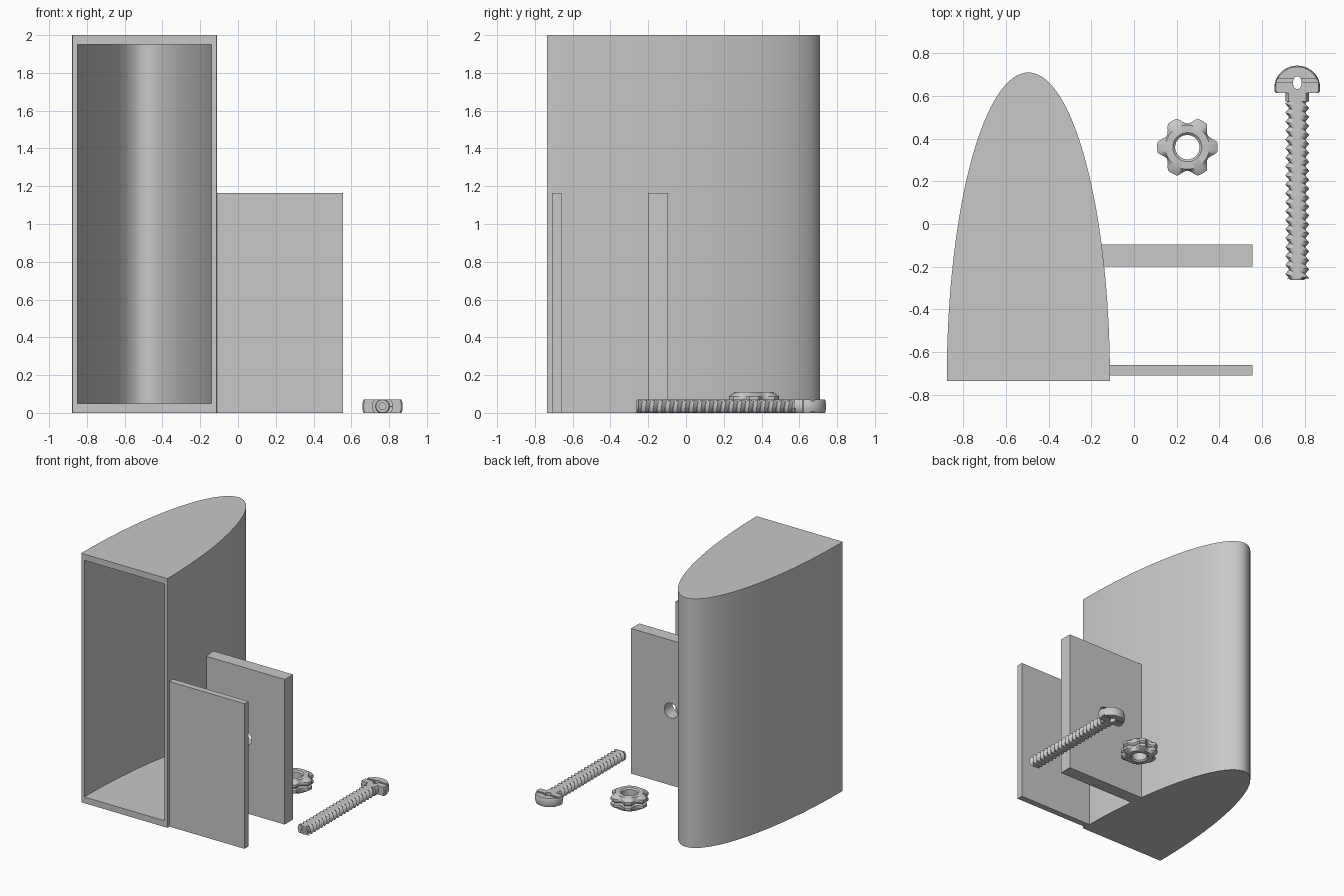
import bpy, bmesh
from math import sin, cos, pi, sqrt, radians

if "Cube" in bpy.data.objects:
    bpy.data.objects.remove(bpy.data.objects["Cube"])

GREY = (0.58, 0.58, 0.58, 1)
grey = bpy.data.materials.new("plain grey")
grey.use_nodes = True
grey.diffuse_color = GREY
grey.node_tree.nodes["Principled BSDF"].inputs["Base Color"].default_value = GREY


def make(name, verts, faces, angle=30):
    """Mesh object with outward normals and smooth shading below an angle."""
    mesh = bpy.data.meshes.new(name)
    mesh.from_pydata(verts, [], faces)
    bm = bmesh.new()
    bm.from_mesh(mesh)
    bmesh.ops.recalc_face_normals(bm, faces=bm.faces)
    bm.to_mesh(mesh)
    bm.free()
    mesh.materials.append(grey)
    obj = bpy.data.objects.new(name, mesh)
    bpy.context.collection.objects.link(obj)
    smooth(obj, angle)
    return obj


def select(obj):
    bpy.ops.object.select_all(action='DESELECT')
    obj.select_set(True)
    bpy.context.view_layer.objects.active = obj


def smooth(obj, angle=30):
    select(obj)
    bpy.ops.object.shade_smooth_by_angle(angle=radians(angle))


def loft(name, rings, loop=False):
    """Skin closed rings; cap the ends, or join the last ring to the first."""
    n, m = len(rings[0]), len(rings)
    faces = []
    for i in range(m if loop else m - 1):
        a, b = i * n, (i + 1) % m * n
        for j in range(n):
            k = (j + 1) % n
            faces.append((a + j, a + k, b + k, b + j))
    if not loop:
        faces += [tuple(range(n)), tuple(range((m - 1) * n, m * n))]
    return make(name, [v for r in rings for v in r], faces)


def box(name, x, y, z):
    return loft(name, [[(x[0], y[0], h), (x[1], y[0], h), (x[1], y[1], h), (x[0], y[1], h)]
                       for h in z])


def cut(obj, cutter, operation='DIFFERENCE'):
    select(obj)
    mod = obj.modifiers.new("cut", 'BOOLEAN')
    mod.operation, mod.object, mod.solver = operation, cutter, 'EXACT'
    bpy.ops.object.modifier_apply(modifier=mod.name)
    bpy.data.objects.remove(cutter)
    smooth(obj)


def turned(name, x, z, profile, n=32):
    """Solid of revolution about an axis along y; profile holds (y, radius)."""
    return loft(name, [[(x + r * cos(2 * pi * j / n), y, z + r * sin(2 * pi * j / n))
                        for j in range(n)] for y, r in profile])


# Half-elliptical housing, hollow and open at the front
def half_ellipse(name, a, b, z0, z1, lip=0):
    cx, cy, n = -0.495, -0.735, 72
    pts = [(cx + a * cos(pi * i / n), cy + b * sin(pi * i / n)) for i in range(n + 1)]
    if lip:
        pts += [(cx - a, cy - lip), (cx + a, cy - lip)]
    return loft(name, [[(x, y, z) for x, y in pts] for z in (z0, z1)])


housing = half_ellipse("housing", 0.3825, 1.445, 0, 2)
cut(housing, half_ellipse("cavity", 0.355, 1.415, 0.05, 1.95, 0.1))

# Two side plates, the rear one drilled for the bolt
box("front_plate", (-0.12, 0.555), (-0.71, -0.66), (0, 1.165))
rear = box("rear_plate", (-0.165, 0.555), (-0.2, -0.095), (0, 1.165))
cut(rear, turned("drill", 0.2, 0.6, [(-0.3, 0.06), (0, 0.06)]))


# Scalloped six-lobed nut with a groove round its side
def lobed(t):
    u = abs((t / (pi / 3) + 0.5) % 1 - 0.5) * 2
    return 0.142 if u < 0.35 else 0.142 - 0.032 * sin((u - 0.35) / 0.65 * pi / 2)


def nut_ring(z, limit, inset=0):
    n = 72
    ring = []
    for j in range(n):
        t = 2 * pi * j / n
        r = min(lobed(t) - inset, limit)
        ring.append((0.25 + r * cos(t), 0.36 + r * sin(t), z))
    return ring


sections = [(0, 0.103), (0.022, 0.15), (0.043, 0.15), (0.055, 0.15, 0.012), (0.067, 0.15),
            (0.088, 0.15), (0.11, 0.103), (0.11, 0.068), (0.1, 0.057), (0.01, 0.057), (0, 0.068)]
loft("nut", [nut_ring(*s) for s in sections], loop=True)

# Bolt lying along y, flattened above and below
BX, BZ, HALF = 0.765, 0.035, 0.035


def flatten(obj):
    cut(obj, box("slab", (0.5, 1), (-1, 1), (BZ - HALF, BZ + HALF)), 'INTERSECT')


# Domed head with a cross slot on both flats and a hole through it
dome = [(0.64 + 0.102 * sin(t * pi / 20), 0.107 * cos(t * pi / 20)) for t in range(10)]
head = turned("bolt_head", BX, BZ, [(0.575, 0.054), (0.615, 0.054), (0.615, 0.1), (0.622, 0.107)]
              + dome + [(0.742, 0.004)])
flatten(head)
for z in (BZ - HALF, BZ + HALF):
    cut(head, box("slot", (0.5, 1), (0.662, 0.68), (z - 0.008, z + 0.008)))
hole = [[(BX + 0.02 * cos(pi * j / 12), 0.662 + 0.03 * sin(pi * j / 12), z) for j in range(24)]
        for z in (-0.1, 0.2)]
cut(head, loft("head_hole", hole))

# Shaft core with a small dimple in its tip
core = turned("bolt_core", BX, BZ, [(-0.262, 0.034), (-0.25, 0.038), (0.59, 0.038)])
flatten(core)
cut(core, turned("dimple", BX, BZ, [(-0.3, 0.018), (-0.25, 0.018)], 16))

# Helical thread: alternating crest and root lines wound round the core
N, PITCH, START, END = 28, 0.042, -0.255, 0.58
steps = int((END - START) / PITCH + 2) * N
verts, faces = [], []
for i in range(steps):
    t = 2 * pi * i / N
    for r, shift in ((0.056, 0), (0.037, PITCH / 2)):
        y = START - PITCH + PITCH * i / N + shift
        z = max(-HALF, min(HALF, r * sin(t)))
        verts.append((BX + r * cos(t), max(START, min(END, y)), BZ + z))
for i in range(steps - 1):
    a = 2 * i
    faces.append((a, a + 1, a + 3, a + 2))
    if i + N + 1 < steps:
        b = a + 2 * N
        faces.append((a + 1, b, b + 2, a + 3))
make("bolt_thread", verts, faces)
